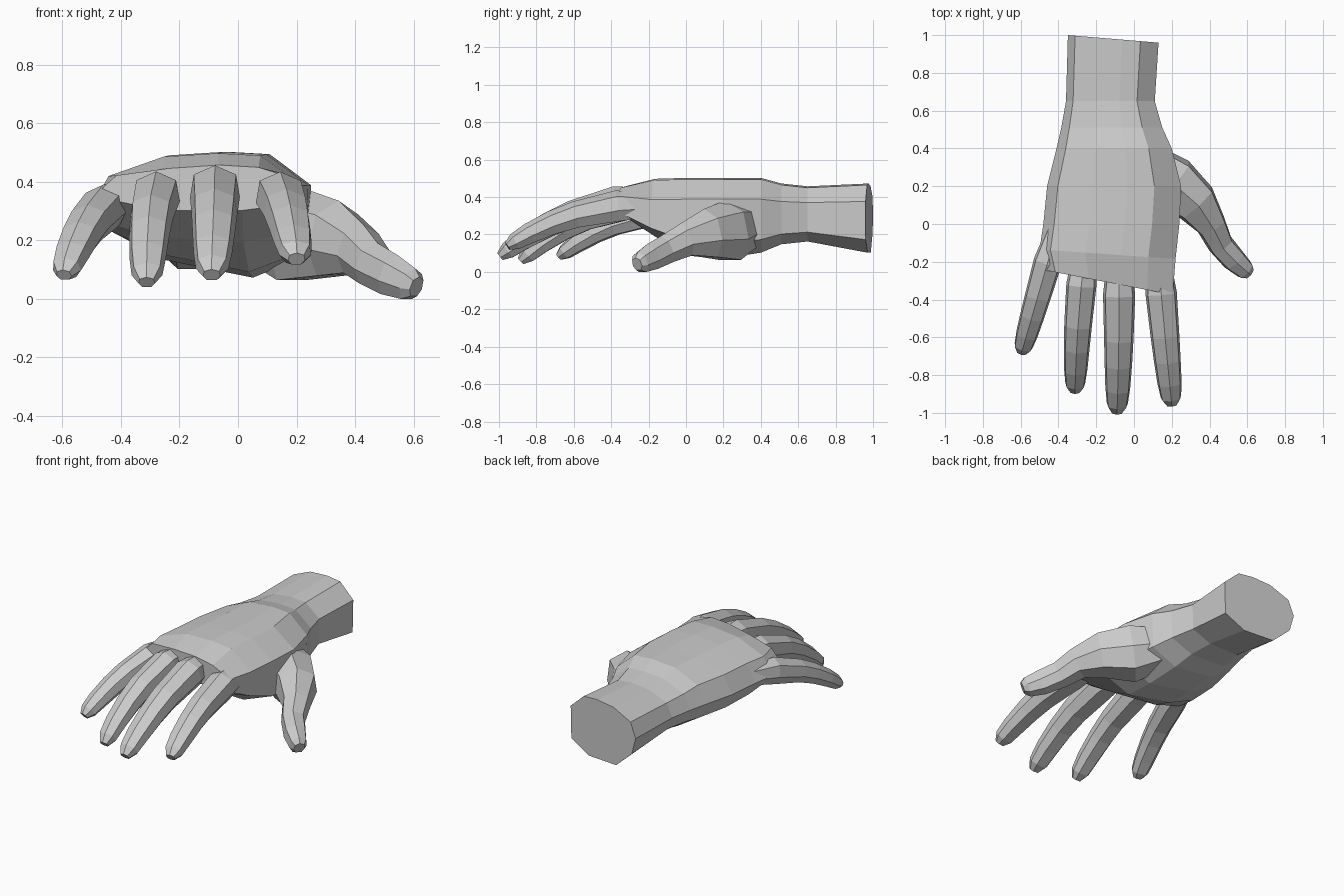
import bpy, bmesh
from mathutils import Vector

if "Cube" in bpy.data.objects:
    bpy.data.objects.remove(bpy.data.objects["Cube"])

skin = bpy.data.materials.new("grey skin")
skin.diffuse_color = (0.6, 0.6, 0.6, 1)
skin.use_nodes = True
skin.node_tree.nodes["Principled BSDF"].inputs["Base Color"].default_value = skin.diffuse_color


def loft(name, rings):
    """Skin a list of equal-length point rings and close both ends."""
    bm = bmesh.new()
    vr = [[bm.verts.new(p) for p in r] for r in rings]
    n = len(vr[0])
    for a, b in zip(vr, vr[1:]):
        for i in range(n):
            j = (i + 1) % n
            bm.faces.new((a[i], a[j], b[j], b[i]))
    bm.faces.new(vr[0])
    bm.faces.new(vr[-1])
    bmesh.ops.recalc_face_normals(bm, faces=bm.faces)
    me = bpy.data.meshes.new(name)
    bm.to_mesh(me)
    bm.free()
    me.materials.append(skin)
    ob = bpy.data.objects.new(name, me)
    bpy.context.collection.objects.link(ob)
    return ob


def palm_ring(y, skew, xl, xr, top, low_l, low_r, side=.32):
    """Ten-sided section; the underside height differs left and right."""
    rise = top - side
    pts = [(0, side), (.08, side + .58 * rise), (.34, top - .012), (.6, top), (.8, top - .008),
           (1, side + .4 * rise), (.99, (low_r * 2 + side) / 3), (.72, low_r), (.3, low_l),
           (.06, (low_l + side) / 2)]
    return [Vector((xl + t * (xr - xl), y + skew * (.5 - t), z)) for t, z in pts]


def digit(name, stations):
    """Seven-sided finger along (centre, half width, half height) stations."""
    rings = []
    for i, (c, hw, hh) in enumerate(stations):
        t = stations[min(i + 1, len(stations) - 1)][0] - stations[max(i - 1, 0)][0]
        side = t.cross(Vector((0, 0, 1))).normalized()
        up = side.cross(t).normalized()
        half = [(.85, .62), (1, -.3), (.55, -1)]
        outline = [(0, 1)] + half + [(-u, v) for u, v in reversed(half)]
        rings.append([c + side * hw * u + up * hh * v for u, v in outline])
    return loft(name, rings)


# Shared finger taper: position along the finger, relative width
taper = [(0, .6), (.3, 1), (.55, .92), (.7, .86), (.85, .78), (.95, .66), (1, .35)]


def finger(name, width, root, bend, tip):
    """Curved finger from root to tip, pulled towards the bend point."""
    a, b, c = Vector(root), Vector(bend), Vector(tip)
    return digit(name, [(a * (1 - t) ** 2 + b * 2 * t * (1 - t) + c * t * t,
                         width * k, width * k * (1.08 - .28 * t)) for t, k in taper])


# Wrist, back of the hand and palm
hand = loft("hand", [palm_ring(*r) for r in (
    (.98, .04, -.35, .13, .48, .11, .11),
    (.65, 0, -.36, .11, .465, .17, .17),
    (.51, 0, -.385, .15, .48, .16, .155),
    (.40, 0, -.41, .20, .51, .14, .11),
    (.20, 0, -.46, .25, .51, .14, .08),
    (.00, 0, -.48, .24, .51, .16, .10),
    (-.16, .05, -.50, .22, .505, .22, .20),
    (-.31, .13, -.47, .205, .465, .31, .31, .38))])

# Four fingers
digits = [
    finger("index_finger", .083, (.12, -.08, .37), (.16, -.58, .395), (.2, -.955, .145)),
    finger("middle_finger", .085, (-.08, -.08, .40), (-.075, -.59, .42), (-.09, -.995, .09)),
    finger("ring_finger", .08, (-.25, -.05, .38), (-.305, -.52, .41), (-.312, -.885, .065)),
    finger("little_finger", .075, (-.39, .03, .35), (-.505, -.37, .345), (-.595, -.68, .09))]

# Thumb, widening into the ball of the palm
thumb = [(.02, .37, .27, .09), (.20, .22, .23, .145), (.33, .11, .215, .118),
         (.412, -.01, .18, .08), (.46, -.11, .13, .068), (.53, -.19, .09, .064),
         (.59, -.245, .06, .051), (.61, -.262, .05, .032)]
digits.append(digit("thumb", [(Vector((x, y, z)), r, r * 1.1) for x, y, z, r in thumb]))

# Merge the digits into one continuous skin
for d in digits:
    m = hand.modifiers.new(d.name, 'BOOLEAN')
    m.operation = 'UNION'
    m.solver = 'EXACT'
    m.object = d
bpy.context.view_layer.update()
merged = bpy.data.meshes.new_from_object(hand.evaluated_get(bpy.context.evaluated_depsgraph_get()))
hand.modifiers.clear()
hand.data = merged
for d in digits:
    bpy.data.objects.remove(d)

# Rest the hand on the ground
low = min(v.co.z for v in merged.vertices)
for v in merged.vertices:
    v.co.z -= low
